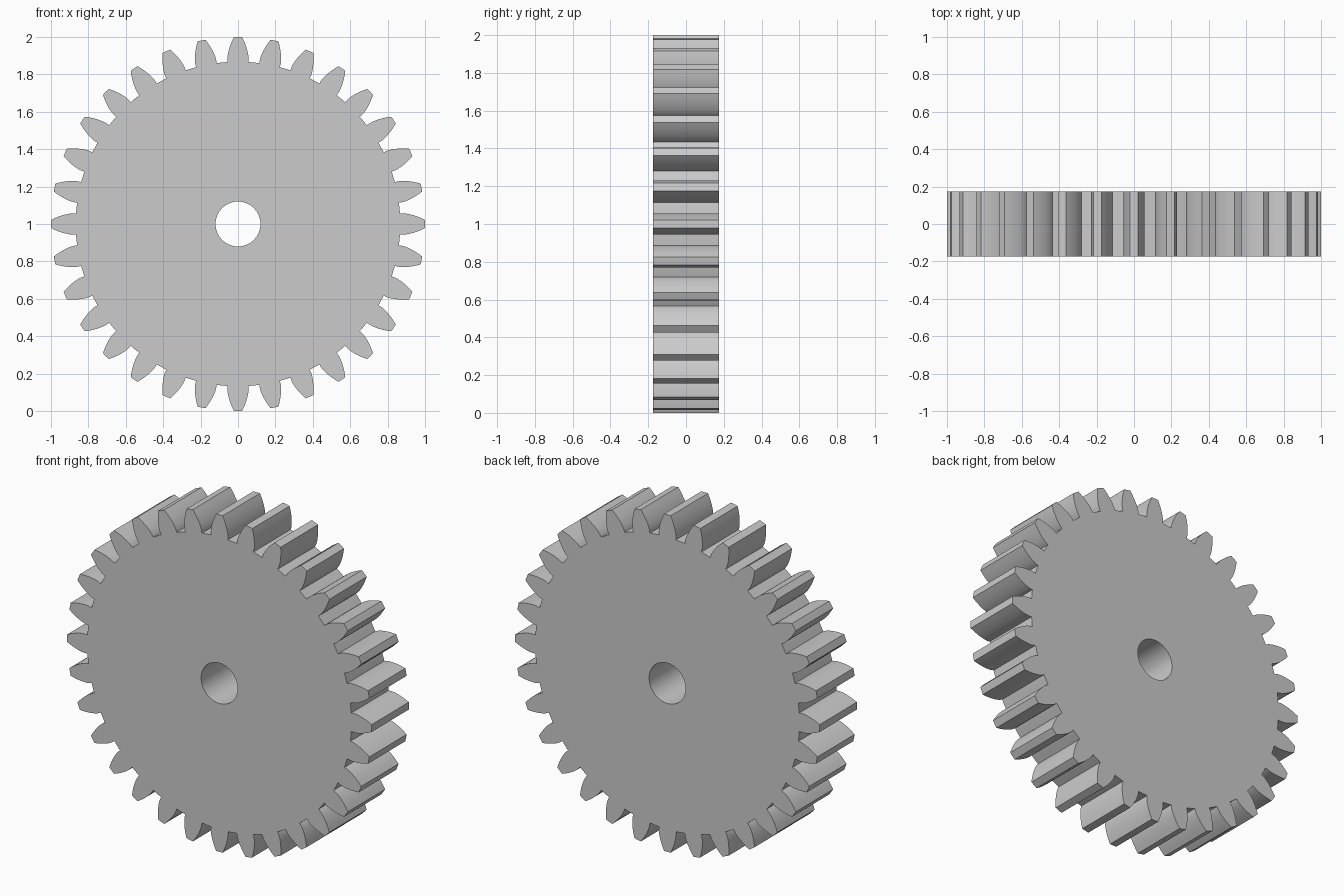
import bpy, bmesh
from math import pi, sin, cos, tan, acos, radians

if "Cube" in bpy.data.objects:
    bpy.data.objects.remove(bpy.data.objects["Cube"])

TEETH, HALF_WIDTH, BORE_R = 32, 0.175, 0.12
MODULE = 2 / (TEETH + 2)
PITCH_R = MODULE * TEETH / 2
BASE_R = PITCH_R * cos(radians(20))
ROOT_R = 1 - 2.25 * MODULE
TIP_R = 1.0


def involute(r):
    a = acos(min(1, BASE_R / r))
    return tan(a) - a


# Involute flank as (radius, half angle) from root to tip
base_angle = pi / (2 * TEETH) + involute(PITCH_R)
STEPS = 8
flank = [(ROOT_R, base_angle)]
for i in range(STEPS + 1):
    r = BASE_R + (TIP_R - BASE_R) * (i / STEPS) ** 1.5
    flank.append((r, base_angle - involute(r)))
tooth = ([(r, -a) for r, a in flank] + [(TIP_R, 0)] +
         [(r, a) for r, a in reversed(flank)] + [(ROOT_R, pi / TEETH)])

# Toothed outline and bore outline
outline = [(r, a + 2 * pi * k / TEETH) for k in range(TEETH) for r, a in tooth]
bore = [(BORE_R, 2 * pi * k / 64) for k in range(64)]

bm = bmesh.new()
edges = []
for loop in (outline, bore):
    vs = [bm.verts.new((r * cos(a), -HALF_WIDTH, 1 + r * sin(a))) for r, a in loop]
    edges += [bm.edges.new((vs[i - 1], vs[i])) for i in range(len(vs))]

# Fill the front face around the bore, then extrude to full width
bmesh.ops.triangle_fill(bm, use_beauty=True, edges=edges)
ext = bmesh.ops.extrude_face_region(bm, geom=bm.faces[:], use_keep_orig=True)
new_verts = [g for g in ext["geom"] if isinstance(g, bmesh.types.BMVert)]
bmesh.ops.translate(bm, verts=new_verts, vec=(0, 2 * HALF_WIDTH, 0))
bmesh.ops.recalc_face_normals(bm, faces=bm.faces[:])

mesh = bpy.data.meshes.new("spur_gear")
bm.to_mesh(mesh)
bm.free()
gear = bpy.data.objects.new("spur_gear", mesh)
bpy.context.collection.objects.link(gear)

# Smooth flanks and bore, keep corners sharp
bpy.context.view_layer.objects.active = gear
gear.select_set(True)
bpy.ops.object.shade_smooth_by_angle(angle=radians(20))
